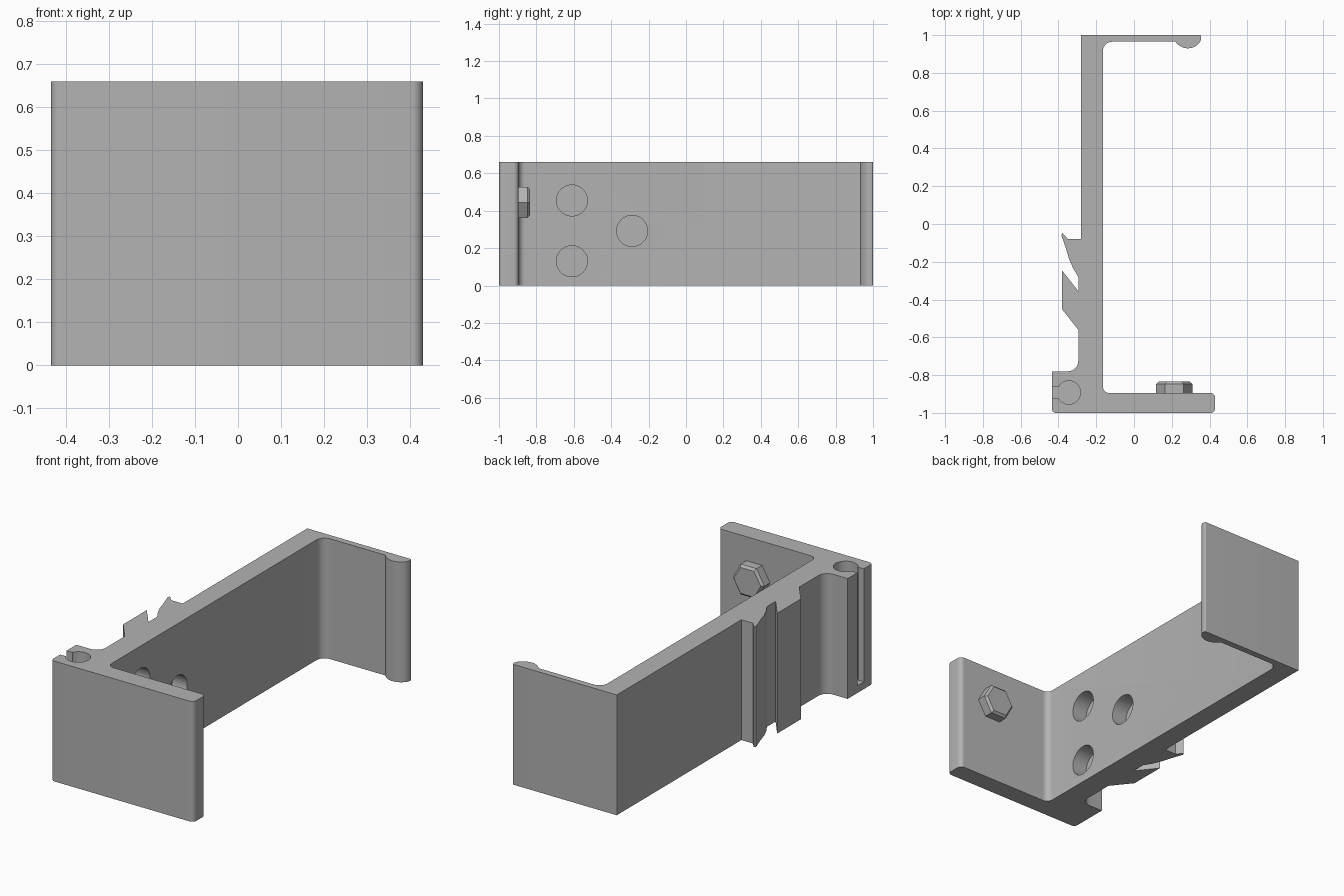
import bpy, bmesh, math
from mathutils import Vector, Matrix

if "Cube" in bpy.data.objects:
    bpy.data.objects.remove(bpy.data.objects["Cube"])

HEIGHT = 0.66
grey = bpy.data.materials.new("plain grey")
grey.diffuse_color = (0.45, 0.45, 0.45, 1)
grey.use_nodes = True
grey.node_tree.nodes["Principled BSDF"].inputs["Base Color"].default_value = grey.diffuse_color


def rounded(points, steps=8):
    """Turn (x, y, radius) corners into an outline with arcs."""
    out = []
    for i, (x, y, r) in enumerate(points):
        p = Vector((x, y))
        if r == 0:
            out.append(p)
            continue
        a = (Vector(points[i - 1][:2]) - p).normalized()
        b = (Vector(points[(i + 1) % len(points)][:2]) - p).normalized()
        half = a.angle(b) / 2
        c = p + (a + b).normalized() * r / math.sin(half)
        s = p + a * r / math.tan(half) - c
        e = p + b * r / math.tan(half) - c
        turn = math.atan2(s.x * e.y - s.y * e.x, s.dot(e))
        for k in range(steps + 1):
            out.append(c + Matrix.Rotation(turn * k / steps, 2) @ s)
    return out


def extrude(name, outline, z0, z1):
    bm = bmesh.new()
    face = bm.faces.new([bm.verts.new((p[0], p[1], z0)) for p in outline])
    top = bmesh.ops.extrude_face_region(bm, geom=[face])["geom"]
    bmesh.ops.translate(bm, vec=(0, 0, z1 - z0),
                        verts=[g for g in top if isinstance(g, bmesh.types.BMVert)])
    bmesh.ops.recalc_face_normals(bm, faces=bm.faces)
    return add(name, bm)


def add(name, bm):
    mesh = bpy.data.meshes.new(name)
    bm.to_mesh(mesh)
    bm.free()
    mesh.materials.append(grey)
    ob = bpy.data.objects.new(name, mesh)
    bpy.context.collection.objects.link(ob)
    return ob


def select(ob):
    bpy.ops.object.select_all(action='DESELECT')
    ob.select_set(True)
    bpy.context.view_layer.objects.active = ob


def cut(ob, cutter):
    cutter.hide_render = True
    mod = ob.modifiers.new("cut", 'BOOLEAN')
    mod.operation = 'DIFFERENCE'
    mod.solver = 'EXACT'
    mod.object = cutter
    select(ob)
    bpy.ops.object.modifier_apply(modifier=mod.name)
    bpy.data.objects.remove(cutter)


# Bracket outline: front arm, inner wall, rear arm with lip, outer wall with hooks
lip = []
r, cx, cy = 0.078, 0.285, 1.008
a0 = math.asin(0.065 / r)
for k in range(15):
    t = -a0 + 2 * a0 * k / 14
    lip.append((cx + r * math.sin(t), cy - r * math.cos(t), 0))
outline = rounded([
    (-0.435, -1, 0.022), (0.43, -1, 0.025), (0.43, -0.895, 0.025),
    (-0.165, -0.895, 0.035), (-0.165, 0.965, 0.05),
    *lip,
    (0.355, 0.98, 0), (0.355, 1, 0.008), (-0.28, 1, 0),
    (-0.28, -0.08, 0), (-0.35, -0.08, 0), (-0.378, -0.048, 0), (-0.385, -0.058, 0),
    (-0.362, -0.125, 0), (-0.342, -0.19, 0), (-0.322, -0.235, 0), (-0.295, -0.28, 0),
    (-0.295, -0.355, 0), (-0.382, -0.245, 0), (-0.382, -0.45, 0), (-0.295, -0.56, 0),
    (-0.295, -0.78, 0.055), (-0.435, -0.78, 0)])
bracket = extrude("bracket", outline, 0, HEIGHT)

# Keyhole socket with a slot, open at the top
pr, hw = 0.062, 0.028
a = math.pi - math.asin(hw / pr)
key = [(-0.345 + pr * math.cos(-a + 2 * a * k / 32),
        -0.892 + pr * math.sin(-a + 2 * a * k / 32)) for k in range(33)]
key += [(-0.5, -0.892 + hw), (-0.5, -0.892 - hw)]
cut(bracket, extrude("socket_cutter", key, 0.04, HEIGHT + 0.1))

# Blind round holes in the inner wall
for y, z in ((-0.61, 0.455), (-0.61, 0.13), (-0.288, 0.292)):
    bm = bmesh.new()
    bmesh.ops.create_cone(bm, cap_ends=True, segments=40, radius1=0.083,
                          radius2=0.083, depth=0.2,
                          matrix=Matrix.Translation((-0.155, y, z))
                          @ Matrix.Rotation(math.pi / 2, 4, 'Y'))
    cut(bracket, add("hole_cutter", bm))

select(bracket)
bpy.ops.object.shade_smooth_by_angle(angle=math.radians(30))

# Hex bolt head with a chamfered rim on the front arm
bm = bmesh.new()
rings = []
for y, rad in ((-0.9, 0.096), (-0.847, 0.096), (-0.835, 0.082)):
    rings.append([bm.verts.new((0.213 + rad * math.cos(k * math.pi / 3), y,
                                0.445 + rad * math.sin(k * math.pi / 3)))
                  for k in range(6)])
for lo, hi in zip(rings, rings[1:]):
    for k in range(6):
        j = (k + 1) % 6
        bm.faces.new((lo[k], lo[j], hi[j], hi[k]))
bm.faces.new(rings[0])
bm.faces.new(rings[-1])
bmesh.ops.recalc_face_normals(bm, faces=bm.faces)
add("bolt_head", bm)
